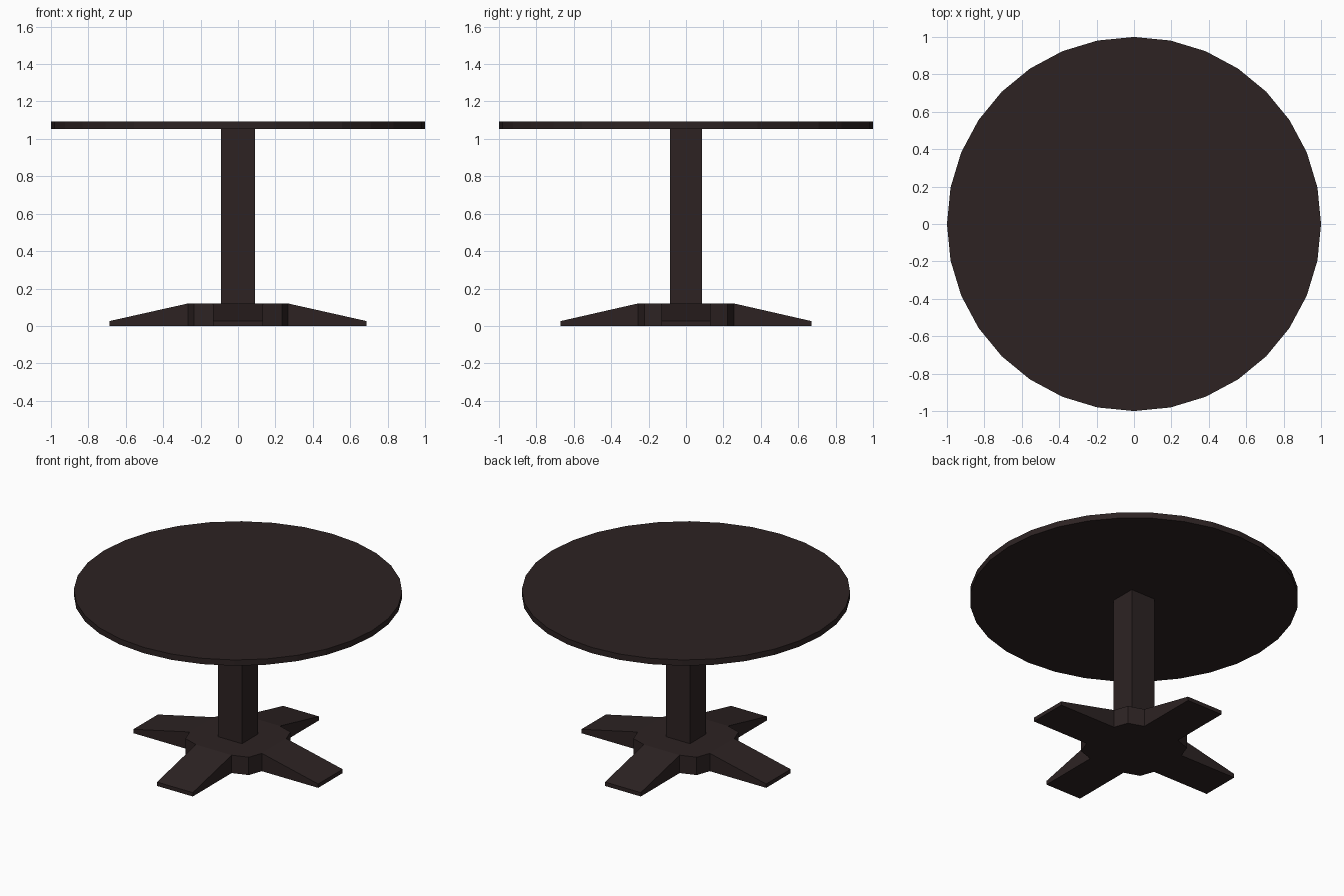
import bpy, bmesh, math

if "Cube" in bpy.data.objects:
    bpy.data.objects.remove(bpy.data.objects["Cube"])

wood = bpy.data.materials.new("dark brown wood")
wood.diffuse_color = (0.026, 0.0165, 0.0165, 1)
wood.use_nodes = True
wood.node_tree.nodes["Principled BSDF"].inputs["Base Color"].default_value = wood.diffuse_color


def prism(name, outline, z0, z1):
    """Extrude an xy outline between two heights; z1 may be a function of (x, y)."""
    top_z = z1 if callable(z1) else (lambda x, y: z1)
    bm = bmesh.new()
    low = [bm.verts.new((x, y, z0)) for x, y in outline]
    high = [bm.verts.new((x, y, top_z(x, y))) for x, y in outline]
    bm.faces.new(low)
    bm.faces.new(high)
    n = len(outline)
    for i in range(n):
        j = (i + 1) % n
        bm.faces.new((low[i], low[j], high[j], high[i]))
    bmesh.ops.recalc_face_normals(bm, faces=bm.faces[:])
    mesh = bpy.data.meshes.new(name)
    bm.to_mesh(mesh)
    bm.free()
    mesh.materials.append(wood)
    obj = bpy.data.objects.new(name, mesh)
    bpy.context.collection.objects.link(obj)
    return obj


# round table top, 32 sides
circle = [(math.cos(a), math.sin(a)) for a in (i * math.tau / 32 for i in range(32))]
prism("table_top", circle, 1.053, 1.092)

# square column
cx, cy = 0.09, 0.086
prism("column", [(-cx, -cy), (cx, -cy), (cx, cy), (-cx, cy)], 0.12, 1.053)

# twelve-sided hub: one quarter mirrored around both axes
HX, HY, W, WY = 0.268, 0.257, 0.133, 0.13
quarter = [(HX, WY), (0.235, 0.222), (W, HY)]
hub = (quarter + [(-x, y) for x, y in reversed(quarter)]
       + [(-x, -y) for x, y in quarter] + [(x, -y) for x, y in reversed(quarter)])
prism("base_hub", hub, 0, 0.12)


# four feet that slope down from the hub
def foot(name, direction, along_x, inner, outer, half):
    pts = [(inner, -half), (outer, -half), (outer, half), (inner, half)]
    pts = [(direction * u, v) if along_x else (v, direction * u) for u, v in pts]

    def height(x, y):
        return 0.12 if abs(x if along_x else y) < (inner + outer) / 2 else 0.026
    prism(name, pts, 0, height)


for d, xn, yn in ((1, "right", "back"), (-1, "left", "front")):
    foot(xn + "_foot", d, True, HX, 0.687, WY)
    foot(yn + "_foot", d, False, HY, 0.67, W)
